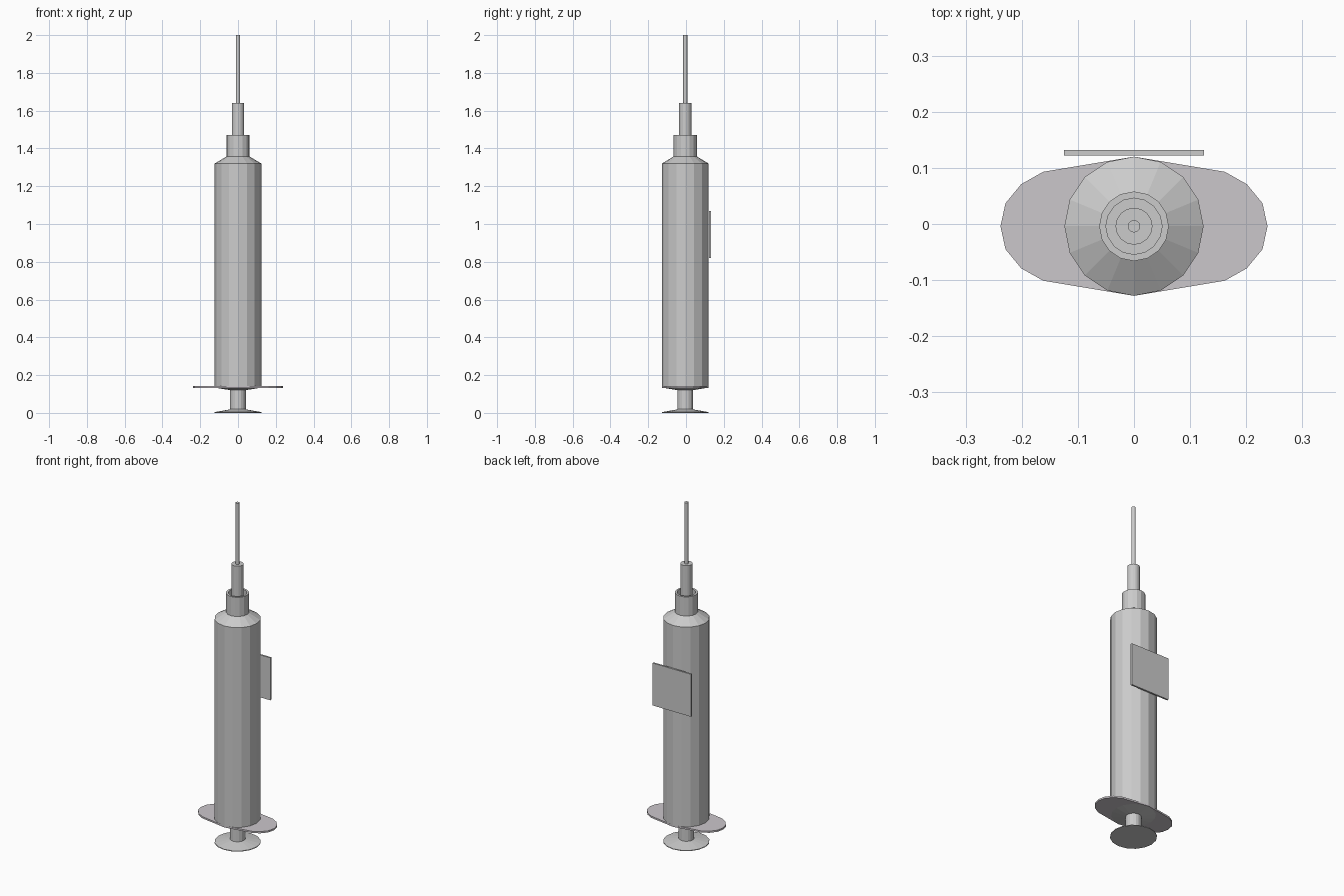
import bpy
import bmesh
from math import cos, sin, tau

if "Cube" in bpy.data.objects:
    bpy.data.objects.remove(bpy.data.objects["Cube"], do_unlink=True)

SIDES = 16
AXIS_Y = -0.004
RADIUS = 0.124


def make_material(name, colour):
    mat = bpy.data.materials.new(name)
    mat.use_nodes = True
    mat.diffuse_color = colour
    mat.node_tree.nodes["Principled BSDF"].inputs["Base Color"].default_value = colour
    return mat


grey = make_material("light grey", (0.6, 0.6, 0.6, 1))
mauve_grey = make_material("mauve grey", (0.6, 0.57, 0.6, 1))


def add_object(name, bm, mat, location=(0, AXIS_Y, 0)):
    bmesh.ops.recalc_face_normals(bm, faces=bm.faces)
    mesh = bpy.data.meshes.new(name)
    bm.to_mesh(mesh)
    bm.free()
    mesh.materials.append(mat)
    obj = bpy.data.objects.new(name, mesh)
    obj.location = location
    bpy.context.collection.objects.link(obj)
    return obj


def turned(name, profile, mat):
    """Revolve (radius, height) points about the long axis and cap both ends."""
    bm = bmesh.new()
    rings = [[bm.verts.new((r * cos(tau * i / SIDES), r * sin(tau * i / SIDES), z))
              for i in range(SIDES)] for r, z in profile]
    for low, high in zip(rings, rings[1:]):
        for i in range(SIDES):
            j = (i + 1) % SIDES
            bm.faces.new((low[i], low[j], high[j], high[i]))
    bm.faces.new(rings[0])
    bm.faces.new(rings[-1])
    return add_object(name, bm, mat)


# Plunger: thumb disc and rod
turned("plunger", [(RADIUS, 0), (RADIUS, 0.004), (0.045, 0.018),
                   (0.042, 0.02), (0.042, 0.14)], grey)

# Barrel with shallow conical base, sloping shoulder and open collar
turned("barrel", [(0.045, 0.121), (RADIUS, 0.134), (RADIUS, 1.32),
                  (0.062, 1.357), (0.062, 1.47), (0.05, 1.47), (0.05, 1.38)], grey)

# Needle hub and needle
turned("needle_hub", [(0.033, 1.37), (0.033, 1.64)], grey)
turned("needle", [(0.011, 1.63), (0.011, 2.0)], grey)

# Finger flange: rounded ends that taper out to the barrel's front and back
quarter = [(0.238, 0), (0.229, 0.041), (0.201, 0.075), (0.162, 0.097), (0, RADIUS)]
half = quarter + [(-x, y) for x, y in quarter[-2::-1]]
outline = half + [(x, -y) for x, y in half[-2:0:-1]]
bm = bmesh.new()
base = bm.faces.new([bm.verts.new((x, y, 0.133)) for x, y in outline])
top = bmesh.ops.extrude_face_region(bm, geom=[base], use_keep_orig=True)["geom"]
bmesh.ops.translate(bm, vec=(0, 0, 0.01),
                    verts=[v for v in top if isinstance(v, bmesh.types.BMVert)])
add_object("finger_flange", bm, mauve_grey)

# Flat label plate on the back of the barrel
bm = bmesh.new()
bmesh.ops.create_cube(bm, size=1)
bmesh.ops.scale(bm, vec=(0.25, 0.01, 0.25), verts=bm.verts)
add_object("label_plate", bm, grey, (0, 0.127, 0.945))
